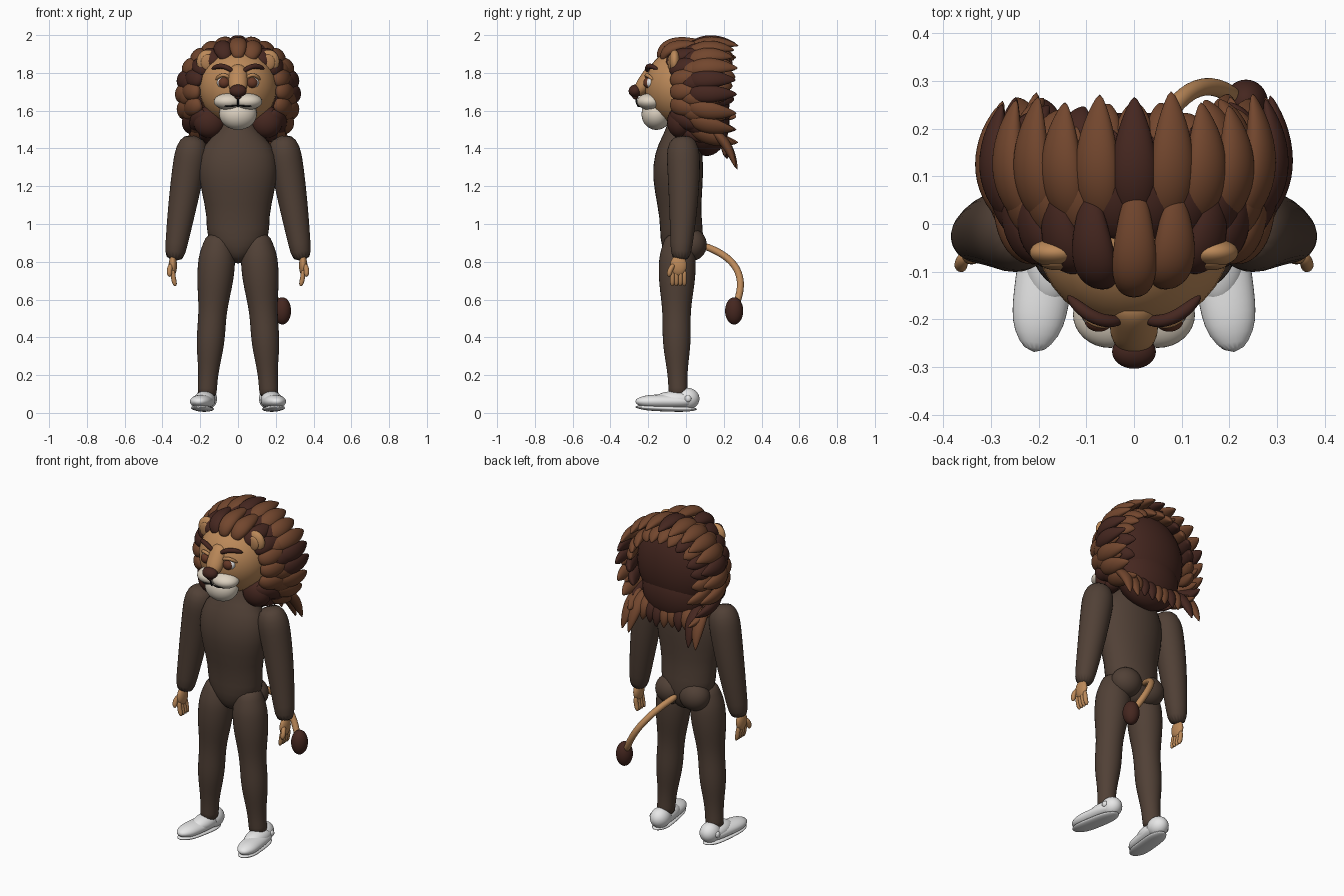
import bpy, bmesh, math, random
from mathutils import Vector

random.seed(7)
default_cube = bpy.data.objects.get("Cube")
if default_cube:
    bpy.data.objects.remove(default_cube)


def material(name, red, green, blue):
    made = bpy.data.materials.new(name)
    made.use_nodes = True
    colour = (red, green, blue, 1)
    made.diffuse_color = colour
    made.node_tree.nodes["Principled BSDF"].inputs["Base Color"].default_value = colour
    return made


SUIT = material("brown_suit", .082, .052, .037)
TAN = material("tan_fur", .5, .25, .1)
INNER = material("inner_ear_tan", .43, .21, .085)
CREAM = material("cream_fur", .72, .64, .53)
MANE = material("russet_mane", .17, .062, .027)
DARK = material("dark_mane", .06, .02, .014)
IRIS = material("brown_iris", .13, .04, .02)
WHITE = material("white", .8, .8, .8)
BLACK = material("black", .01, .01, .01)


def finish(name, mesh_builder, colour):
    """Turn a bmesh into a smooth shaded object."""
    bmesh.ops.recalc_face_normals(mesh_builder, faces=mesh_builder.faces)
    for face in mesh_builder.faces:
        face.smooth = True
    mesh = bpy.data.meshes.new(name)
    mesh_builder.to_mesh(mesh)
    mesh_builder.free()
    mesh.materials.append(colour)
    thing = bpy.data.objects.new(name, mesh)
    bpy.context.collection.objects.link(thing)
    return thing


def ball(name, colour, centre, radii, tilt=0):
    builder = bmesh.new()
    bmesh.ops.create_uvsphere(builder, u_segments=32, v_segments=20, radius=1)
    thing = finish(name, builder, colour)
    thing.location, thing.scale = centre, radii
    thing.rotation_euler.x = tilt


def loft(name, colour, points, widths, depths, up=(0, 1, 0), sides=16):
    """Skin ellipses placed along a path, closed at both ends."""
    builder = bmesh.new()
    rings = []
    last = len(points) - 1
    for i, point in enumerate(points):
        along = (points[min(i + 1, last)] - points[max(i - 1, 0)]).normalized()
        across = along.cross(Vector(up)).normalized()
        outward = across.cross(along)
        ring_verts = []
        for k in range(sides):
            turn = math.tau * k / sides
            offset = across * widths[i] * math.cos(turn) + outward * depths[i] * math.sin(turn)
            ring_verts.append(builder.verts.new(point + offset))
        rings.append(ring_verts)
    for lower, upper in zip(rings, rings[1:]):
        for k in range(sides):
            following = (k + 1) % sides
            builder.faces.new((lower[k], lower[following], upper[following], upper[k]))
    builder.faces.new(rings[0])
    builder.faces.new(rings[-1])
    thing = finish(name, builder, colour)
    rounding = thing.modifiers.new("rounding", "SUBSURF")
    rounding.levels = rounding.render_levels = 1


# Thickness rules along a sweep, from start to end
def leaf(t):
    return math.sin(math.pi * (.12 + .87 * t)) ** .7


def pill(t):
    return max(.3, math.sqrt(1 - (2 * t - 1) ** 4))


def arm_taper(t):
    return min(1, .6 + 3 * t) * (1 - .45 * t * t)


def leg_taper(t):
    """Thigh and calf swell, knee and ankle narrow."""
    muscle = .04 * math.cos(5 * math.pi * (t - .26))
    return min(1, .6 + 3 * t) * (1 - .55 * t + muscle)


def rod(t):
    return 1


def sweep(name, colour, start, bend, end, width, flat=1, shape=pill, up=(0, 1, 0), steps=8):
    """Loft along a three point curve with a thickness rule."""
    start, bend, end = Vector(start), Vector(bend), Vector(end)
    stations = [i / steps for i in range(steps + 1)]
    points = [start.lerp(bend, t).lerp(bend.lerp(end, t), t) for t in stations]
    widths = [width * shape(t) for t in stations]
    loft(name, colour, points, widths, [w * flat for w in widths], up)


# Torso: height, forward shift, half width, half depth
torso = [(.79, .03, .03, .06), (.84, .02, .1, .1), (.92, .02, .175, .12), (1.04, .03, .165, .11),
         (1.18, .04, .2, .13), (1.3, .045, .22, .14), (1.42, .03, .195, .12), (1.5, .02, .09, .08),
         (1.6, .02, .08, .08)]
heights, shifts, widths, depths = zip(*torso)
spine = [Vector((0, -shift, height)) for height, shift in zip(heights, shifts)]
loft("torso", SUIT, spine, widths, depths)

for s, side in ((1, "left"), (-1, "right")):
    # Limbs and seat
    sweep(side + "_leg", SUIT, (s * .1, -.04, .95), (s * .14, -.06, .5), (s * .165, -.04, .08),
          .11, shape=leg_taper, steps=16)
    ball(side + "_buttock", SUIT, (s * .08, .03, .89), (.09, .08, .085))
    sweep(side + "_arm", SUIT, (s * .23, -.02, 1.47), (s * .28, 0, 1.2), (s * .34, -.03, .8),
          .092, shape=arm_taper)

    # Hands
    ball(side + "_palm", TAN, (s * .345, -.04, .78), (.022, .044, .055))
    for finger in range(4):
        y = -.072 + finger * .021
        sweep(side + "_finger", TAN, (s * .345, y, .76), (s * .345, y, .71), (s * .33, y, .67), .013)
    sweep(side + "_thumb", TAN, (s * .35, -.06, .79), (s * .37, -.09, .76), (s * .36, -.09, .72), .014)

    # Shoes
    heel, toe = Vector((s * .165, .06, .06)), Vector((s * .21, -.27, .06))
    middle = heel.lerp(toe, .5)
    drop = Vector((0, 0, .04))
    ball(side + "_shoe_heel", WHITE, (s * .167, .005, .075), (.056, .066, .058))
    ball(side + "_shoe_instep", WHITE, (s * .177, -.06, .07), (.057, .11, .045))
    sweep(side + "_shoe", WHITE, heel, middle, toe, .061, .62, up=drop)
    sweep(side + "_sole", WHITE, heel - drop, middle - drop, toe - drop * .7, .054, .3, up=drop)
    ball(side + "_shoe_button", WHITE, (s * .22, .01, .075), (.012, .018, .018))

    # Ears, eyes and brows
    ball(side + "_ear", TAN, (s * .163, -.06, 1.86), (.056, .03, .062))
    ball(side + "_inner_ear", INNER, (s * .16, -.083, 1.855), (.036, .014, .042))
    ball(side + "_eye", WHITE, (s * .08, -.187, 1.748), (.031, .03, .028))
    ball(side + "_iris", IRIS, (s * .074, -.202, 1.748), (.03, .024, .028))
    sweep(side + "_eyelid", TAN, (s * .035, -.2, 1.765), (s * .08, -.23, 1.815), (s * .12, -.17, 1.76), .01)
    sweep(side + "_brow", DARK, (s * .02, -.2, 1.8), (s * .08, -.22, 1.86), (s * .14, -.15, 1.82), .014)

    # Muzzle, mouth and the dark tuft under the cheek
    ball(side + "_muzzle", CREAM, (s * .05, -.19, 1.648), (.078, .07, .044))
    sweep(side + "_mouth", BLACK, (0, -.25, 1.63), (s * .07, -.27, 1.61), (s * .12, -.19, 1.65), .005)
    ball(side + "_jaw_tuft", DARK, (s * .15, -.03, 1.54), (.085, .07, .085))

# Head, nose and chin
ball("head", TAN, (0, -.02, 1.725), (.206, .2, .205))
sweep("nose_bridge", TAN, (0, -.15, 1.84), (0, -.2, 1.78), (0, -.26, 1.68), .052, .8)
ball("nose", DARK, (0, -.268, 1.705), (.046, .036, .033), .3)
ball("nose_base", DARK, (0, -.268, 1.68), (.02, .018, .02))
sweep("lip_seam", BLACK, (0, -.26, 1.68), (0, -.27, 1.65), (0, -.25, 1.62), .005, shape=rod)
ball("chin", CREAM, (0, -.155, 1.583), (.1, .08, .085), -.25)

# Mane base that shows as the dark patch behind
CENTRE = Vector((0, .08, 1.69))
ball("mane_base", DARK, CENTRE, (.25, .155, .26))
ball("mane_base_lower", DARK, (0, .11, 1.54), (.2, .12, .18))


def outline(angle, radius, y, sag=0):
    """Point on the mane outline, with the angle measured from the crown."""
    low = max(0, -math.cos(angle))
    high = max(0, math.cos(angle))
    height = radius * math.cos(angle) - sag * low
    return Vector((radius * math.sin(angle), y, CENTRE.z + height * (1 - .15 * low - .08 * high)))


def mane_row(name, spread, count, root, crest, tip, width, dark_odds, twist=0, forelock=0, sag=.09):
    """Ring of locks swept from root through crest to tip, each given as (radius, y)."""
    for i in range(count):
        angle = math.radians(spread) * (2 * i / (count - 1) - 1)
        rise = math.cos(angle)
        fore = forelock * max(0, rise) ** 6
        shadowed = forelock and (rise < -.5 or .55 < rise < .85)
        colour = DARK if shadowed or random.random() < dark_odds else MANE
        start = outline(angle, root[0], root[1] - fore)
        bend = outline(angle, crest[0] + fore, crest[1] - fore, sag / 3)
        ragged = random.uniform(-.02, .02)
        end = outline(angle + twist + ragged, tip[0], tip[1] + ragged, sag)
        sweep(name, colour, start, bend, end, width, .65, leaf, bend - CENTRE)


mane_row("front_lock", 140, 17, (.2, -.07), (.262, -.06), (.29, .11), .048, .1, forelock=.07)
mane_row("outer_lock", 135, 19, (.25, 0), (.338, .1), (.285, .265), .05, .25, sag=.13)
mane_row("middle_lock", 128, 16, (.235, -.03), (.305, .04), (.285, .2), .046, .3)
mane_row("back_lock", 110, 15, (.25, .1), (.255, .2), (.2, .25), .042, .25, sag=.2)

# Hanging locks at the nape, longest at the sides
for i in range(-5, 6):
    x = i * .045
    extra = random.uniform(0, .02) + (.06 if abs(i) > 3 else 0)
    colour = random.choice((MANE, MANE, DARK))
    sweep("nape_lock", colour, (x, .12, 1.5), (x, .22, 1.46), (x * 1.1, .2 + extra, 1.36 - extra),
          .038, .7, leaf, (0, 1, 1))

# Tail and tuft
sweep("tail", TAN, (0, .08, .89), (.1, .37, .8), (.22, .26, .56), .019, shape=rod, up=(1, 0, 0))
ball("tail_tuft", DARK, (.235, .255, .54), (.046, .048, .072))
